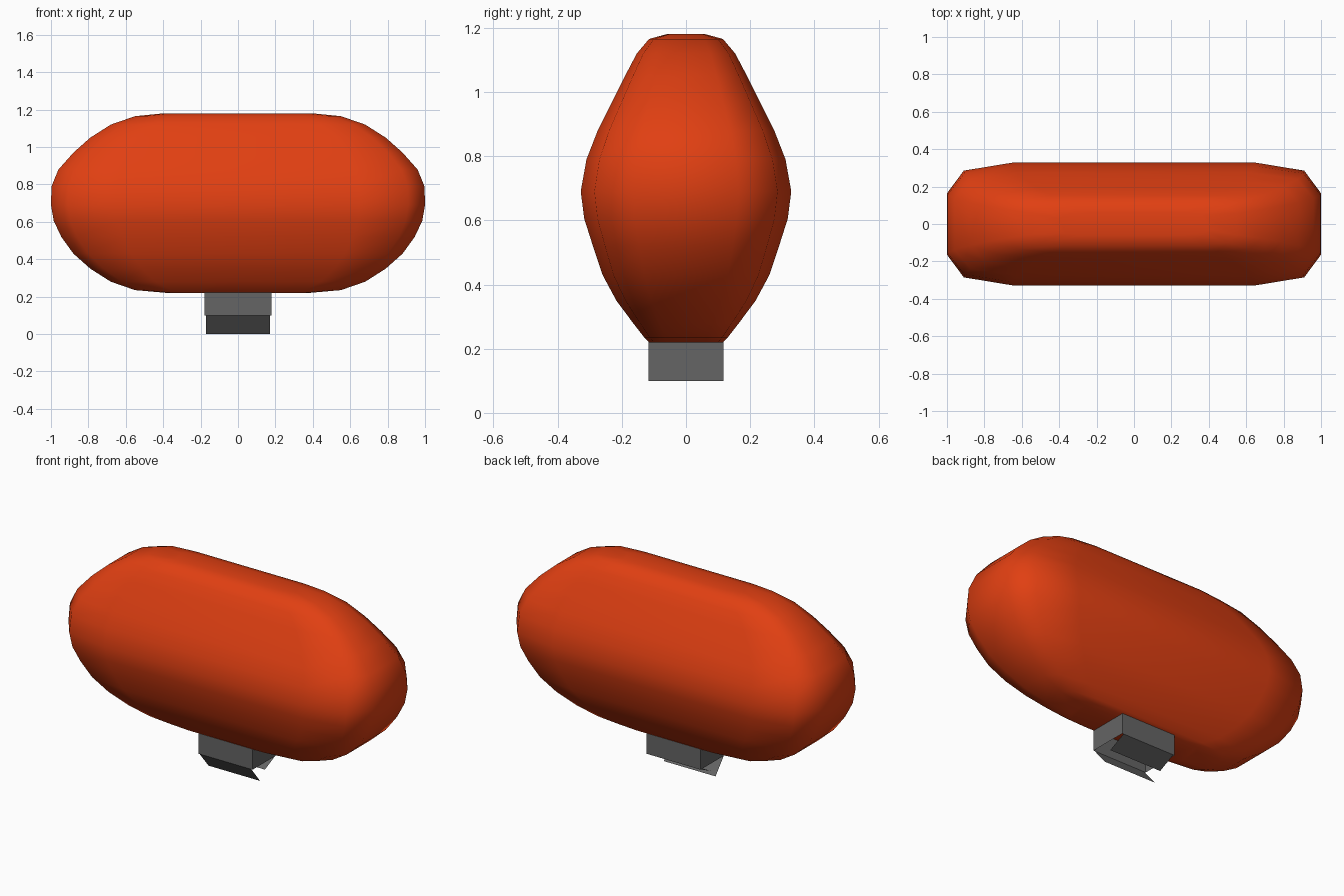
import bpy
import bmesh

cube = bpy.data.objects.get("Cube")
if cube:
    bpy.data.objects.remove(cube, do_unlink=True)


def material(name, color):
    mat = bpy.data.materials.new(name)
    mat.use_nodes = True
    mat.diffuse_color = color
    mat.node_tree.nodes["Principled BSDF"].inputs["Base Color"].default_value = color
    return mat


orange = material("orange_skin", (0.75, 0.05, 0.006, 1))
grey = material("dark_grey_metal", (0.13, 0.13, 0.13, 1))


def finish(name, bm, mat, smooth=False):
    mesh = bpy.data.meshes.new(name)
    for face in bm.faces:
        face.smooth = smooth
    bm.to_mesh(mesh)
    bm.free()
    mesh.materials.append(mat)
    obj = bpy.data.objects.new(name, mesh)
    bpy.context.collection.objects.link(obj)
    return obj


def loft(bm, rings):
    """Skin a stack of closed rings."""
    loops = [[bm.verts.new(p) for p in ring] for ring in rings]
    for low, high in zip(loops, loops[1:]):
        n = len(low)
        for i in range(n):
            j = (i + 1) % n
            bm.faces.new((low[i], low[j], high[j], high[i]))
    return loops


# Body: one chamfered plan outline scaled to each height
corner = [(1, 0.5), (0.91, 0.87), (0.65, 1)]
plan = corner + [(-x, y) for x, y in reversed(corner)]
plan += [(-x, -y) for x, y in plan]

# Height, half length, half depth
layers = [
    (0.22, 0.38, 0.115), (0.235, 0.55, 0.13), (0.28, 0.68, 0.165),
    (0.35, 0.79, 0.217), (0.43, 0.88, 0.26), (0.52, 0.945, 0.29),
    (0.605, 0.985, 0.317), (0.69, 1.0, 0.328), (0.79, 0.997, 0.31),
    (0.88, 0.96, 0.275), (0.97, 0.88, 0.23), (1.05, 0.79, 0.19),
    (1.12, 0.68, 0.153), (1.165, 0.55, 0.115), (1.18, 0.4, 0.06),
]
bm = bmesh.new()
loops = loft(bm, [[(x * a, y * b, z) for x, y in plan] for z, a, b in layers])
bm.faces.new(list(reversed(loops[0])))
bm.faces.new(loops[-1])
finish("balloon_body", bm, orange, smooth=True)

# Neck: square tube left open underneath
HALF_X, HALF_Y, NECK_LOW, NECK_TOP = 0.178, 0.117, 0.1, 0.225
square = [(1, 1), (-1, 1), (-1, -1), (1, -1)]
bm = bmesh.new()
loft(bm, [[(x * HALF_X, y * HALF_Y, z) for x, y in square]
          for z in (NECK_LOW, NECK_TOP)])
finish("neck", bm, grey)


# Flaps: thin sheets folded inward from the lower neck edges
def flap(name, hinge_y, tip_y, tip_z):
    half = 0.17
    bm = bmesh.new()
    points = [(-half, hinge_y, NECK_LOW), (-half, tip_y, tip_z),
              (half, tip_y, tip_z), (half, hinge_y, NECK_LOW)]
    if hinge_y > 0:
        points.reverse()
    bm.faces.new([bm.verts.new(p) for p in points])
    finish(name, bm, grey)


flap("front_flap", -HALF_Y, -0.035, 0.0)
flap("back_flap", HALF_Y, 0.01, 0.05)
